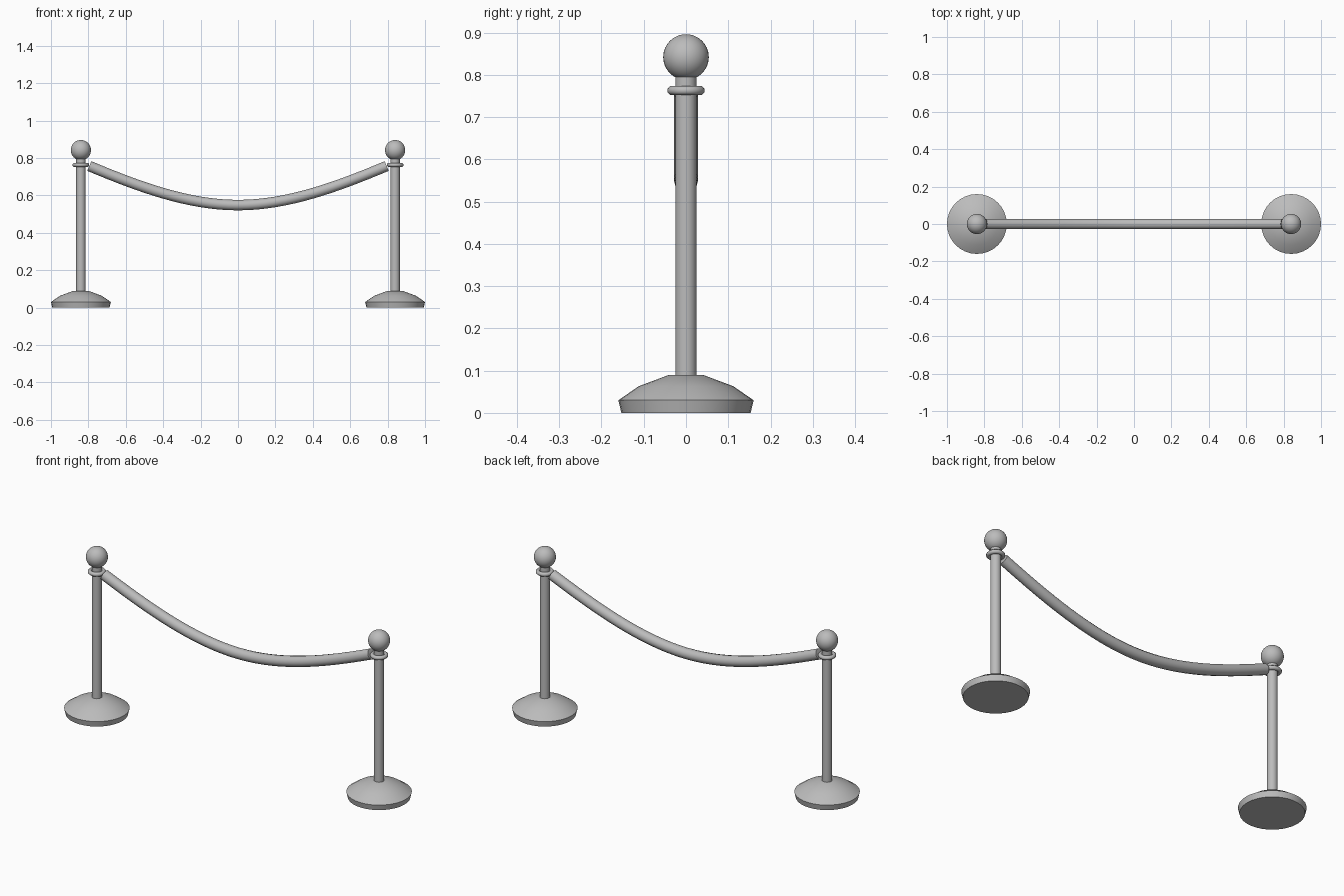
import bpy
import bmesh
import math
from mathutils import Matrix

cube = bpy.data.objects.get("Cube")
if cube:
    bpy.data.objects.remove(cube, do_unlink=True)

POST_X = 0.84

grey = bpy.data.materials.new("plain_grey")
grey.use_nodes = True
colour = (0.5, 0.5, 0.5, 1)
grey.diffuse_color = colour
grey.node_tree.nodes["Principled BSDF"].inputs["Base Color"].default_value = colour


def finish(name, bm, x, angle):
    mesh = bpy.data.meshes.new(name)
    bmesh.ops.recalc_face_normals(bm, faces=bm.faces)
    bm.to_mesh(mesh)
    bm.free()
    obj = bpy.data.objects.new(name, mesh)
    obj.location.x = x
    bpy.context.collection.objects.link(obj)
    mesh.materials.append(grey)
    bpy.ops.object.select_all(action="DESELECT")
    obj.select_set(True)
    bpy.context.view_layer.objects.active = obj
    bpy.ops.object.shade_smooth_by_angle(angle=math.radians(angle))


def lathe(name, profile, x, closed=False, sides=32, angle=40):
    """Spin (radius, height) points about the vertical axis."""
    bm = bmesh.new()
    verts = [bm.verts.new((r, 0, z)) for r, z in profile]
    pairs = list(zip(verts, verts[1:]))
    if closed:
        pairs.append((verts[-1], verts[0]))
    edges = [bm.edges.new(p) for p in pairs]
    bmesh.ops.spin(bm, geom=verts + edges, axis=(0, 0, 1), cent=(0, 0, 0),
                   angle=math.tau, steps=sides)
    bmesh.ops.remove_doubles(bm, verts=bm.verts, dist=0.0001)
    finish(name, bm, x, angle)


# Stanchions, one at each end
for side, x in (("left", POST_X), ("right", -POST_X)):
    lathe(side + "_base", [(0, 0), (0.153, 0), (0.16, 0.03), (0.112, 0.063),
                           (0.04, 0.09), (0, 0.09)], x)
    lathe(side + "_pole", [(0, 0.08), (0.025, 0.08), (0.025, 0.81), (0, 0.81)], x)

    # Rounded collar
    ring = []
    for i in range(8):
        a = math.tau * (i + 0.5) / 8
        ring.append((0.034 + 0.011 * math.cos(a), 0.763 + 0.011 * math.sin(a)))
    lathe(side + "_collar", ring, x, closed=True, angle=60)

    # Ball finial
    bm = bmesh.new()
    bmesh.ops.create_uvsphere(bm, u_segments=32, v_segments=16, radius=0.054,
                              matrix=Matrix.Translation((0, 0, 0.842)))
    finish(side + "_ball", bm, x, 40)

# Hanging rope
curve = bpy.data.curves.new("rope", "CURVE")
curve.dimensions = "3D"
curve.bevel_depth = 0.028
curve.bevel_resolution = 4
curve.resolution_u = 16
curve.use_fill_caps = True
spline = curve.splines.new("BEZIER")
spline.bezier_points.add(2)
reach = 0.265
for point, (x, z, slope) in zip(spline.bezier_points,
                                [(-0.795, 0.757, -0.42), (0, 0.548, 0), (0.795, 0.757, 0.42)]):
    point.handle_left_type = point.handle_right_type = "FREE"
    point.co = (x, 0, z)
    point.handle_left = (x - reach, 0, z - reach * slope)
    point.handle_right = (x + reach, 0, z + reach * slope)
rope = bpy.data.objects.new("rope", curve)
bpy.context.collection.objects.link(rope)
curve.materials.append(grey)

# Turn the rope into a mesh with crisp ends
bpy.ops.object.select_all(action="DESELECT")
rope.select_set(True)
bpy.context.view_layer.objects.active = rope
bpy.ops.object.convert(target="MESH")
bpy.ops.object.shade_smooth_by_angle(angle=math.radians(40))
